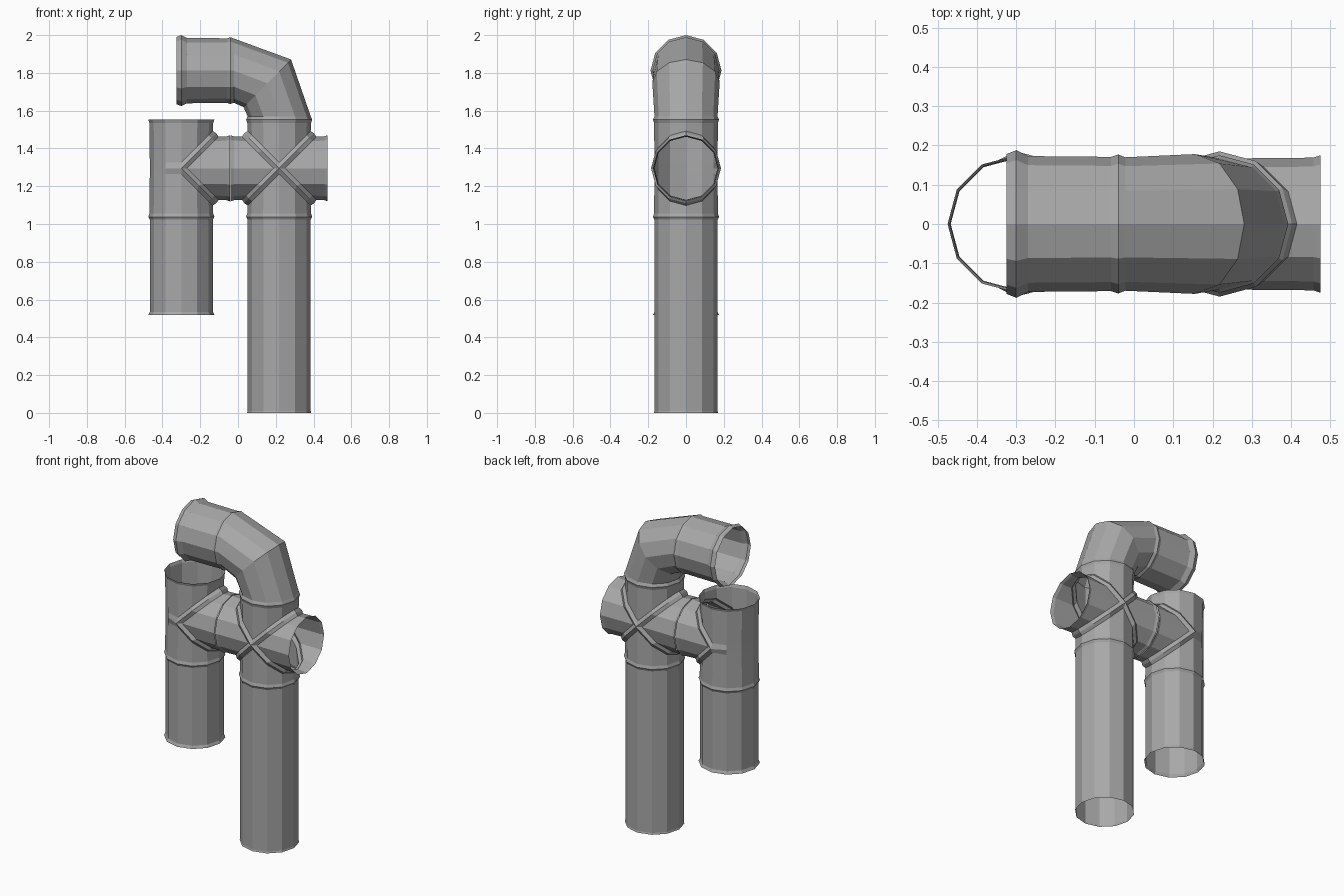
import bpy, bmesh
from math import sin, cos, pi, radians
from mathutils import Vector

cube = bpy.data.objects.get("Cube")
if cube:
    bpy.data.objects.remove(cube, do_unlink=True)

SIDES = 12
R = 0.167          # pipe radius
RIM = 0.175        # flared rim radius
RIDGE = 0.185      # weld ridge radius
ARM = 0.257        # length of a fitting arm
MAIN_X, BRANCH_X = 0.218, -0.30
JOINT_Z, TOP_Z = 1.295, 1.812
Y = Vector((0, 1, 0))

grey = bpy.data.materials.new("pipe grey")
grey.use_nodes = True
colour = (0.39, 0.39, 0.39, 1)
grey.diffuse_color = colour
grey.node_tree.nodes["Principled BSDF"].inputs["Base Color"].default_value = colour


def loft(bm, rings):
    """Skin an open tube through rings of points."""
    loops = [[bm.verts.new(p) for p in ring] for ring in rings]
    for a, b in zip(loops, loops[1:]):
        for i in range(SIDES):
            j = (i + 1) % SIDES
            bm.faces.new((a[i], a[j], b[j], b[i]))


def ring(centre, side, radius):
    """Circle of points in the plane of side and Y."""
    angles = [2 * pi * i / SIDES for i in range(SIDES)]
    return [centre + radius * (cos(a) * side + sin(a) * Y) for a in angles]


def finish(name, bm):
    bmesh.ops.remove_doubles(bm, verts=bm.verts, dist=0.0005)
    bmesh.ops.recalc_face_normals(bm, faces=bm.faces)
    mesh = bpy.data.meshes.new(name)
    bm.to_mesh(mesh)
    bm.free()
    mesh.materials.append(grey)
    bpy.context.collection.objects.link(bpy.data.objects.new(name, mesh))


def pipe(name, rings):
    bm = bmesh.new()
    loft(bm, rings)
    finish(name, bm)


def straight(name, origin, axis, side, profile):
    pipe(name, [ring(origin + axis * t, side, r) for t, r in profile])


def fitting(name, centre, arms, plain_side):
    """Mitred arms meeting in raised weld ridges; plain_side has no branch."""
    bm = bmesh.new()
    for axis in arms:
        side = Vector((abs(axis.z), 0, abs(axis.x)))
        ridge, start = [], []
        for i in range(SIDES):
            a = 2 * pi * i / SIDES
            out = cos(a) * side + sin(a) * Y
            reach = abs(cos(a))
            if plain_side and out.dot(plain_side) > 0.01:
                ridge.append(centre + R * out)
                start.append(centre + R * out + axis * 0.03)
            else:
                ridge.append(centre + RIDGE * (out + axis * reach))
                start.append(centre + R * out + axis * (R * reach + 0.03))
        loft(bm, [ridge, start,
                  ring(centre + axis * (ARM - 0.018), side, R + 0.002),
                  ring(centre + axis * ARM, side, RIM)])
    finish(name, bm)


X, Z = Vector((1, 0, 0)), Vector((0, 0, 1))
main = Vector((MAIN_X, 0, 0))
branch = Vector((BRANCH_X, 0, 0))

# Fittings
fitting("cross_fitting", main + Z * JOINT_Z, [X, -X, Z, -Z], None)
fitting("tee_fitting", branch + Z * JOINT_Z, [X, Z, -Z], -X)

# Vertical pipes below the fittings
low = JOINT_Z - ARM
straight("main_pipe", main, Z, X,
         [(0, R + 0.003), (0.01, R), (low - 0.015, R), (low, RIM)])
straight("branch_pipe", branch, Z, X,
         [(0.518, RIM), (0.535, R), (low - 0.015, R), (low, RIM)])

# Two-piece elbow
high = JOINT_Z + ARM
diagonal = Vector((cos(radians(45)), 0, sin(radians(45))))
pipe("elbow", [ring(main + Z * high, X, RIM),
               ring(main + Z * (high + 0.018), X, R),
               ring(Vector((0.155, 0, 1.745)), diagonal, 0.178),
               ring(Vector((-0.022, 0, TOP_Z)), Z, 0.17),
               ring(Vector((-0.04, 0, TOP_Z)), Z, 0.177)])

# Horizontal outlet with a belled end
straight("outlet_pipe", Vector((-0.04, 0, TOP_Z)), -X, Z,
         [(0, 0.177), (0.018, 0.171), (0.23, 0.173), (0.26, 0.188), (0.285, 0.178)])
